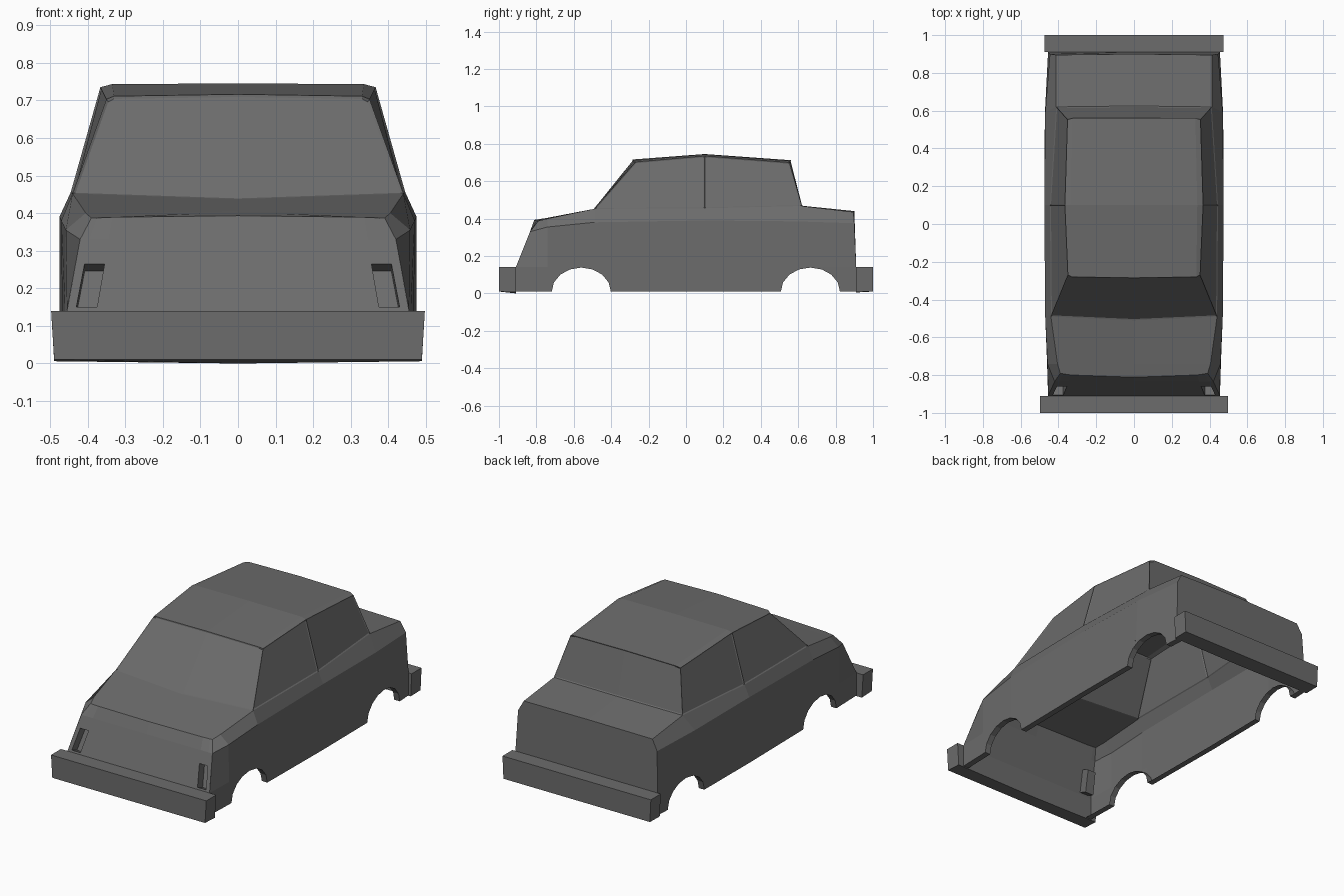
import bpy, bmesh
from math import cos, sin, pi
from mathutils import Matrix

if "Cube" in bpy.data.objects:
    bpy.data.objects.remove(bpy.data.objects["Cube"])

paint = bpy.data.materials.new("dark_grey")
paint.diffuse_color = (.15, .15, .15, 1)
paint.use_nodes = True
paint.node_tree.nodes["Principled BSDF"].inputs["Base Color"].default_value = paint.diffuse_color


def finish(name, bm):
    me = bpy.data.meshes.new(name)
    bm.to_mesh(me)
    bm.free()
    me.materials.append(paint)
    ob = bpy.data.objects.new(name, me)
    bpy.context.collection.objects.link(ob)
    return ob


def lerp_table(table, y):
    for (a, u), (b, v) in zip(table, table[1:]):
        if y <= b:
            return u + (v - u) * (y - a) / (b - a)
    return table[-1][1]


bm = bmesh.new()


def V(*p):
    return bm.verts.new(p)


def face(verts, tag=0):
    f = bm.faces.new(verts)
    f.material_index = tag
    return f


def grid(rows, tags=None):
    for i, (r, s) in enumerate(zip(rows, rows[1:])):
        for j in range(len(r) - 1):
            face((r[j], r[j + 1], s[j + 1], s[j]), (tags or {}).get((i, j), 0))


# Body side stations, front to back: lower edge, belt, shoulder
stations = [
    [(.455, -.91, .14), (.42, -.834, .33), (.39, -.79, .387)],
    [(.46, -.74, .14), (.458, -.74, .355), (.405, -.74, .40)],
    [(.468, -.49, .14), (.47, -.49, .38), (.44, -.49, .452)],
    [(.475, .10, .14), (.475, .10, .39), (.445, .10, .455)],
    [(.472, .58, .14), (.47, .59, .385), (.412, .62, .467)],
    [(.455, .91, .14), (.445, .90, .375), (.412, .895, .435)],
]
side = [[V(*p) for p in s] for s in stations]
grid(side)

# Nose panel with tagged lamp openings
nose = []
for z, a, b, c in [(.14, .377, .432, .455), (.15, .375, .430, .453),
                   (.265, .355, .408, .432), (.33, .345, .395, .42),
                   (.387, .335, .375, .39)]:
    y = -.91 + (z - .14) * .4
    bend = .02 if z > .35 else 0
    nose.append([V(0, y, z + (.006 if bend else 0)), V(a, y + bend * .6, z + bend * .1),
                 V(b, y + bend * .9, z), V(c, y + bend, z)])
grid(nose, {(1, 1): 5})

# Hood, boot lid and boot rear panel
hood_mid, cowl = V(0, -.74, .404), V(0, -.51, .437)
boot_front, boot_back, boot_low = V(0, .625, .468), V(0, .90, .44), V(0, .91, .14)
face(nose[-1] + [side[1][2], hood_mid])
face((hood_mid, side[1][2], side[2][2], cowl))
face((boot_front, side[4][2], side[5][2], boot_back))
face((boot_back, side[5][2], side[5][1], side[5][0], boot_low))

# Cabin: side windows, roof, windscreen and rear window
edge = [V(.35, -.27, .703), V(.366, .10, .735), V(.352, .553, .70)]
rail = [V(.33, -.28, .711), V(.335, .10, .743), V(.325, .56, .708)]
ridge = [V(0, -.285, .716), V(0, .10, .745), V(0, .562, .712)]
belt = [side[i][2] for i in (2, 3, 4)]
for i in (0, 1):
    face((belt[i], belt[i + 1], edge[i + 1], edge[i]), 3 + i)
grid([edge, rail, ridge])
face((cowl, belt[0], edge[0], rail[0], ridge[0]), 1)
face((boot_front, belt[2], edge[2], rail[2], ridge[2]), 2)

# Mirror the shell, then recess the glass and the lamps
bmesh.ops.remove_doubles(bm, verts=bm.verts[:], dist=.002)
bmesh.ops.mirror(bm, geom=bm.verts[:] + bm.edges[:] + bm.faces[:],
                 matrix=Matrix.Identity(4), axis='X', merge_dist=.0005)
bmesh.ops.remove_doubles(bm, verts=bm.verts[:], dist=.0005)
bmesh.ops.recalc_face_normals(bm, faces=bm.faces[:])
bm.normal_update()
if max(bm.faces, key=lambda f: f.calc_center_median().z).normal.z < 0:
    bmesh.ops.reverse_faces(bm, faces=bm.faces[:])
for tag in (1, 2, 3, 4):
    bm.normal_update()
    glass = [f for f in bm.faces if f.material_index == tag]
    bmesh.ops.inset_region(bm, faces=glass, thickness=.006, depth=-.004,
                           use_boundary=True, use_even_offset=True)
    for f in bm.faces:
        if f.material_index == tag:
            f.material_index = 0
bm.normal_update()
lamps = [f for f in bm.faces if f.material_index == 5]
bmesh.ops.inset_individual(bm, faces=lamps, thickness=.0005, depth=-.05)
for f in bm.faces:
    f.material_index = 0
finish("car_body", bm)

# Sills with faceted wheel arches and an inward flange
width = [(-.91, .455), (-.74, .46), (-.49, .468), (.10, .475), (.58, .472), (.91, .455)]
outline = [(-.91, .01)]
for centre in (-.56, .665):
    outline.append((centre - .158, .01))
    for k in range(1, 8):
        a = pi * k / 8
        outline.append((centre - .158 * cos(a), .01 + .128 * sin(a)))
    outline.append((centre + .158, .01))
    if centre < 0:
        outline.append((.10, .01))
outline.append((.91, .01))
bm = bmesh.new()
strip = []
for y, z in outline:
    w = lerp_table(width, y)
    strip.append([V(w, y, .14), V(w, y, z), V(w - .035, y, z)])
grid(strip)
bmesh.ops.recalc_face_normals(bm, faces=bm.faces[:])
if bm.faces[:][0].normal.x < 0:
    bmesh.ops.reverse_faces(bm, faces=bm.faces[:])
sills = finish("wheel_arch_sills", bm)
sills.modifiers.new("mirror", 'MIRROR')


# Bumpers: boxes tapering down, with a slight dip at the centre
def bumper(name, y_out, y_in, half, taper, dip):
    global bm
    bm = bmesh.new()
    loops = []
    for s in (-1, 0, 1):
        top, low = s * half, s * (half - taper)
        drop = dip if s == 0 else dip * .4
        loops.append([V(top, y_in, .14), V(top, y_out, .14),
                      V(low, y_out, .01), V(low, y_in, .01 - drop)])
    grid([loop + loop[:1] for loop in loops])
    face(loops[0])
    face(loops[2])
    bmesh.ops.recalc_face_normals(bm, faces=bm.faces[:])
    finish(name, bm)


bumper("front_bumper", -1, -.91, .497, .008, .01)
bumper("rear_bumper", 1, .91, .475, .006, .005)
